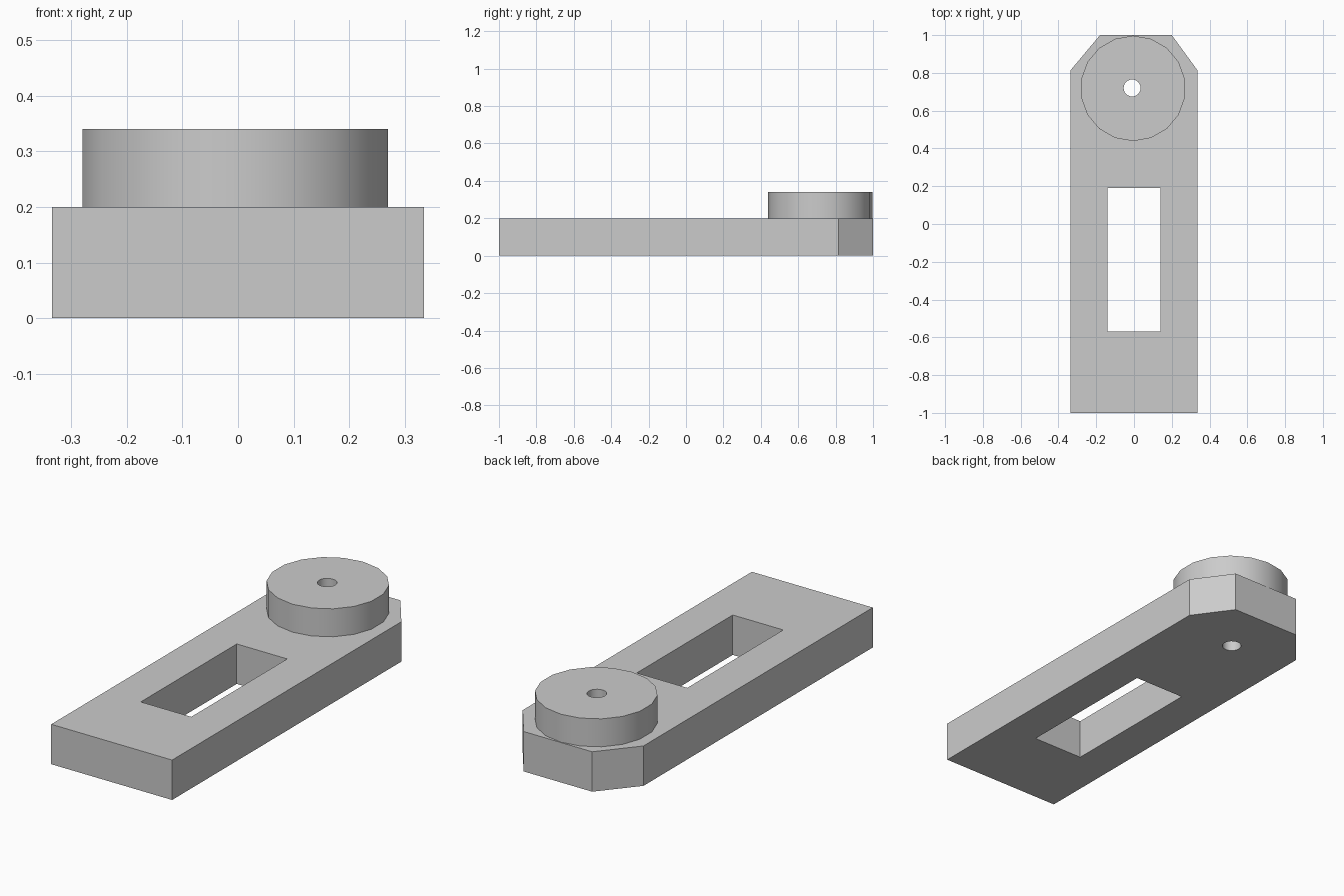
import bpy
import bmesh
from math import sin, cos, tau, radians

default_cube = bpy.data.objects.get("Cube")
if default_cube:
    bpy.data.objects.remove(default_cube, do_unlink=True)

grey = bpy.data.materials.new("light grey")
grey.use_nodes = True
colour = (0.6, 0.6, 0.6, 1)
grey.diffuse_color = colour
grey.node_tree.nodes["Principled BSDF"].inputs["Base Color"].default_value = colour


def circle(x, y, radius, sides):
    return [(x + radius * sin(tau * i / sides), y + radius * cos(tau * i / sides))
            for i in range(sides)]


def plate(name, loops, bottom, top):
    """Extrude an outline, with any inner loops left as holes."""
    bm = bmesh.new()
    edges = []
    for loop in loops:
        verts = [bm.verts.new((x, y, bottom)) for x, y in loop]
        edges += [bm.edges.new((v, verts[i - 1])) for i, v in enumerate(verts)]
    bmesh.ops.triangle_fill(bm, edges=edges, use_beauty=True)
    result = bmesh.ops.extrude_face_region(bm, geom=bm.faces[:])
    raised = [g for g in result["geom"] if isinstance(g, bmesh.types.BMVert)]
    bmesh.ops.translate(bm, verts=raised, vec=(0, 0, top - bottom))
    bmesh.ops.recalc_face_normals(bm, faces=bm.faces[:])
    mesh = bpy.data.meshes.new(name)
    bm.to_mesh(mesh)
    bm.free()
    mesh.materials.append(grey)
    obj = bpy.data.objects.new(name, mesh)
    bpy.context.collection.objects.link(obj)
    bpy.ops.object.select_all(action="DESELECT")
    obj.select_set(True)
    bpy.context.view_layer.objects.active = obj
    bpy.ops.object.shade_smooth_by_angle(angle=radians(30))
    return obj


# Pin hole shared by both parts
pin_hole = circle(-0.01, 0.72, 0.045, 24)

# Bar with clipped rear corners and a rectangular slot
outline = [(-0.335, -1), (0.335, -1), (0.335, 0.815), (0.2, 1), (-0.18, 1), (-0.335, 0.815)]
slot = [(-0.14, -0.57), (0.14, -0.57), (0.14, 0.19), (-0.14, 0.19)]
plate("slotted_bar", [outline, slot, pin_hole], 0, 0.2)

# Round boss on the rear end
plate("round_boss", [circle(-0.005, 0.718, 0.279, 18), pin_hole], 0.2, 0.34)
